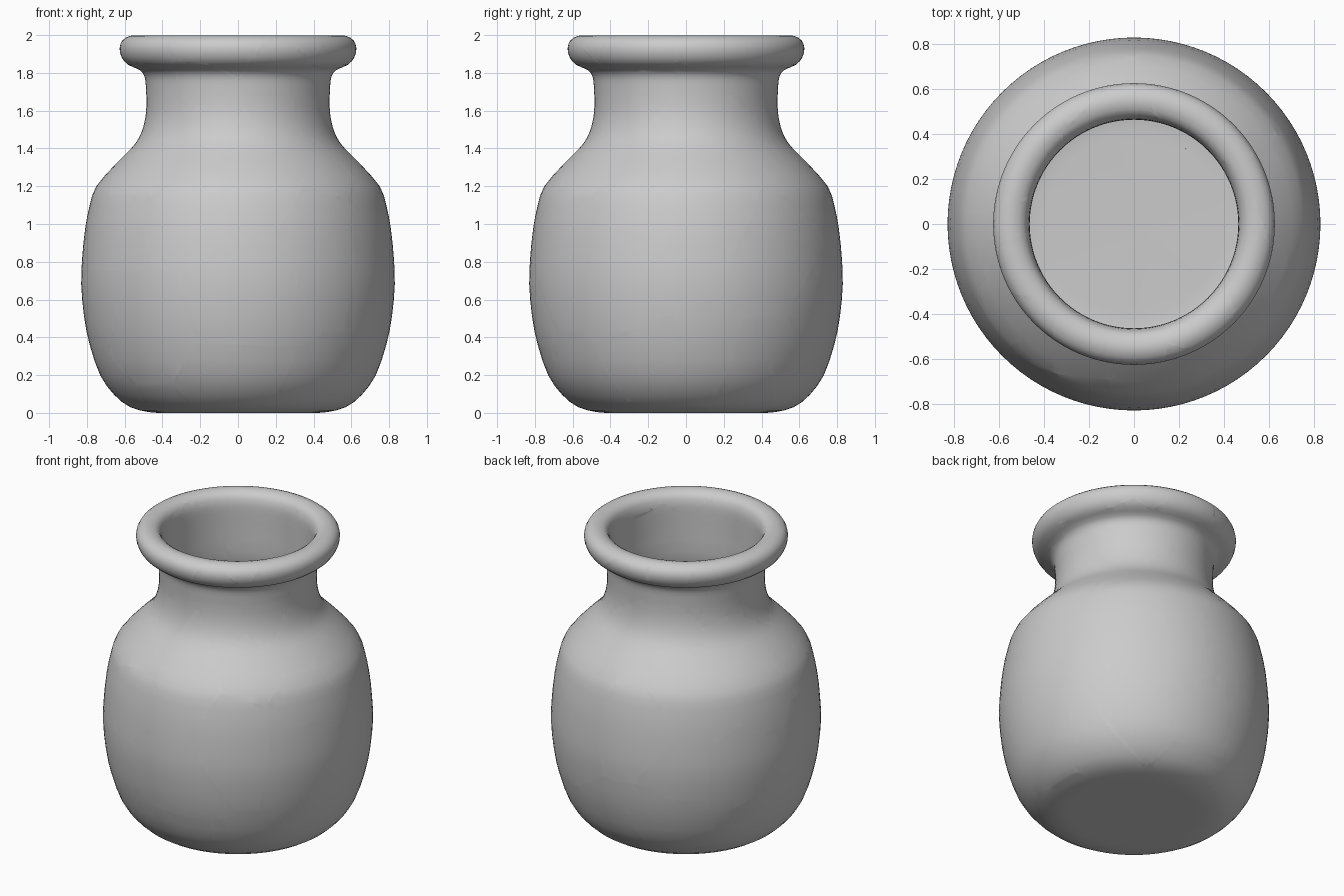
import bpy, bmesh, math, random
from mathutils import Vector

if "Cube" in bpy.data.objects:
    bpy.data.objects.remove(bpy.data.objects["Cube"])

random.seed(11)
SEGMENTS = 96
SHARDS = 70

# Profile (radius, height): outer foot -> shoulder -> neck -> rolled rim
outer = [(0.40, 0.0), (0.47, 0.004), (0.57, 0.03), (0.655, 0.095), (0.73, 0.20),
         (0.785, 0.36), (0.815, 0.51), (0.83, 0.68), (0.825, 0.82), (0.81, 0.97),
         (0.785, 1.10), (0.75, 1.20), (0.65, 1.315), (0.57, 1.395), (0.525, 1.455),
         (0.497, 1.53), (0.485, 1.62), (0.488, 1.73), (0.495, 1.78), (0.52, 1.815),
         (0.58, 1.842), (0.615, 1.88), (0.627, 1.93), (0.612, 1.972), (0.575, 1.995),
         (0.535, 1.998), (0.49, 1.978), (0.469, 1.93), (0.465, 1.87)]
# Inner wall back down to the floor
inner = [(0.465, 1.74), (0.465, 1.60), (0.477, 1.51), (0.505, 1.44), (0.55, 1.38),
         (0.635, 1.295), (0.73, 1.19), (0.765, 1.09), (0.79, 0.96), (0.807, 0.82),
         (0.81, 0.68), (0.795, 0.51), (0.765, 0.37), (0.71, 0.215), (0.64, 0.115),
         (0.56, 0.05), (0.47, 0.025), (0.40, 0.02)]


def smooth_path(pts, steps=2):
    """Catmull-Rom resampling of the profile."""
    p = [Vector(q) for q in pts]
    p = [2 * p[0] - p[1]] + p + [2 * p[-1] - p[-2]]
    out = []
    for a, b, c, d in zip(p, p[1:], p[2:], p[3:]):
        for k in range(steps):
            t = k / steps
            out.append(0.5 * (2 * b + (c - a) * t + (2 * a - 5 * b + 4 * c - d) * t * t
                              + (3 * b - a - 3 * c + d) * t ** 3))
    out.append(p[-2])
    return out


def lathe(profile):
    """Closed solid of revolution with flat floor discs."""
    bm = bmesh.new()
    rings = []
    for r, z in profile:
        rings.append([bm.verts.new((r * math.cos(2 * math.pi * i / SEGMENTS),
                                    r * math.sin(2 * math.pi * i / SEGMENTS), z))
                      for i in range(SEGMENTS)])
    for lo, hi in zip(rings, rings[1:]):
        for i in range(SEGMENTS):
            j = (i + 1) % SEGMENTS
            bm.faces.new((lo[i], lo[j], hi[j], hi[i]))
    for ring, z, flip in ((rings[0], profile[0][1], True), (rings[-1], profile[-1][1], False)):
        centre = bm.verts.new((0, 0, z))
        for i in range(SEGMENTS):
            a, b = ring[i], ring[(i + 1) % SEGMENTS]
            bm.faces.new((b, a, centre) if flip else (b, a, centre)[::1])
    bmesh.ops.recalc_face_normals(bm, faces=bm.faces)
    return bm


jar = lathe(smooth_path(outer + inner))

# Shard centres scattered over the jar, kept apart
seeds = []
candidates = [v.co.copy() for v in jar.verts]
random.shuffle(candidates)
for co in candidates:
    gap = 0.17 if co.z > 1.5 else 0.27
    if all((co - s).length > gap for s in seeds):
        seeds.append(co + Vector([random.uniform(-0.02, 0.02) for _ in range(3)]))
    if len(seeds) == SHARDS:
        break

# Break the jar into closely fitting shards along the mid-planes
for n, seed in enumerate(seeds):
    bm = jar.copy()
    for other in sorted(seeds, key=lambda s: (s - seed).length)[1:]:
        reach = max((v.co - seed).length for v in bm.verts) if bm.verts else 0
        axis = other - seed
        if axis.length > 2 * reach:
            break
        cut = bmesh.ops.bisect_plane(bm, geom=bm.verts[:] + bm.edges[:] + bm.faces[:],
                                     dist=1e-5, plane_co=(seed + other) / 2,
                                     plane_no=axis, clear_outer=True)["geom_cut"]
        rim = [e for e in cut if isinstance(e, bmesh.types.BMEdge) and e.is_boundary]
        if rim:
            bmesh.ops.triangle_fill(bm, use_beauty=True, use_dissolve=False,
                                    edges=rim, normal=axis.normalized())
    if bm.faces:
        bmesh.ops.recalc_face_normals(bm, faces=bm.faces)
        mesh = bpy.data.meshes.new(f"jar_shard_{n + 1:02d}")
        bm.to_mesh(mesh)
        obj = bpy.data.objects.new(mesh.name, mesh)
        bpy.context.collection.objects.link(obj)
        obj.select_set(True)
        bpy.context.view_layer.objects.active = obj
    bm.free()
jar.free()
bpy.ops.object.shade_smooth_by_angle(angle=math.radians(40))
